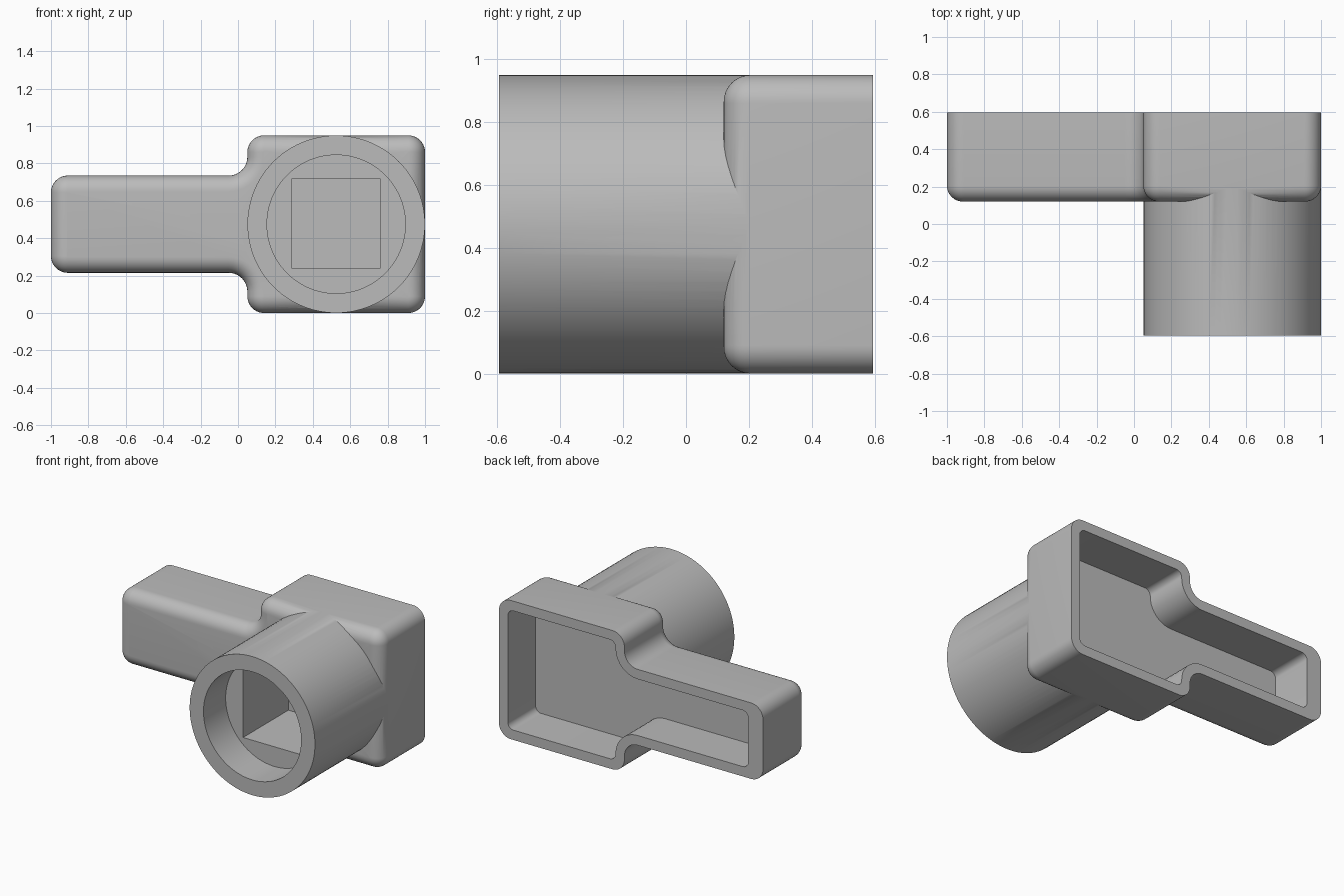
import bpy
import bmesh
from math import sin, cos, pi, radians
from mathutils import Vector, Matrix

cube = bpy.data.objects.get("Cube")
if cube:
    bpy.data.objects.remove(cube, do_unlink=True)

MID_Z = 0.475               # height of the symmetry plane
HUB_X = 0.525               # axis of the round sleeve
FRONT, BACK, SLEEVE_FRONT = 0.12, 0.595, -0.595
EDGE = 0.085                # rounding of the front rim

grey = bpy.data.materials.new("plain grey")
grey.use_nodes = True
grey.diffuse_color = (0.5, 0.5, 0.5, 1)
grey.node_tree.nodes["Principled BSDF"].inputs["Base Color"].default_value = (0.5, 0.5, 0.5, 1)


def make_object(name, bm):
    bmesh.ops.recalc_face_normals(bm, faces=bm.faces)
    mesh = bpy.data.meshes.new(name)
    bm.to_mesh(mesh)
    bm.free()
    mesh.materials.append(grey)
    obj = bpy.data.objects.new(name, mesh)
    bpy.context.collection.objects.link(obj)
    return obj


def outline(inset, end_x=-1.0, convex=0.09, concave=0.1, steps=10):
    """Filleted block-and-arm outline in x and z, moved inward by inset."""
    half = [(1, 0.475), (0.05, 0.475), (0.05, 0.26), (end_x, 0.26)]
    corners = [Vector(c) for c in half + [(x, -z) for x, z in reversed(half)]]
    points = []
    for i, p in enumerate(corners):
        a = (corners[i - 1] - p).normalized()
        b = (corners[(i + 1) % len(corners)] - p).normalized()
        is_convex = b.cross(a) > 0
        r = convex if is_convex else concave
        centre = p + r * (a + b)
        r += -inset if is_convex else inset
        for k in range(steps + 1):
            t = k / steps * pi / 2
            points.append(centre - r * (b * cos(t) + a * sin(t)))
    return points


def housing_mesh():
    """Rounded front rim, side walls, back lip and open pocket in one skin."""
    sections = []
    for k in range(9):
        t = k / 8 * pi / 2
        sections.append((outline(EDGE * (1 - sin(t))), FRONT + EDGE * (1 - cos(t))))
    sections.append((outline(0), BACK))
    pocket = outline(0.067, end_x=-0.955, convex=0.11)
    sections += [(pocket, BACK), (pocket, BACK - 0.3)]
    bm = bmesh.new()
    rings = [[bm.verts.new((p.x, y, p.y + MID_Z)) for p in pts] for pts, y in sections]
    for r1, r2 in zip(rings, rings[1:]):
        for i in range(len(r1)):
            bm.faces.new((r1[i - 1], r1[i], r2[i], r2[i - 1]))
    bm.faces.new(rings[0])
    bm.faces.new(rings[-1])
    return bm


def cylinder(name, radius, y0, y1):
    bm = bmesh.new()
    place = Matrix.Translation((HUB_X, (y0 + y1) / 2, MID_Z)) @ Matrix.Rotation(pi / 2, 4, 'X')
    bmesh.ops.create_cone(bm, cap_ends=True, segments=96, radius1=radius,
                          radius2=radius, depth=y1 - y0, matrix=place)
    return make_object(name, bm)


def box(name, size, y0, y1):
    bm = bmesh.new()
    place = Matrix.Translation((HUB_X, (y0 + y1) / 2, MID_Z + 0.003))
    bmesh.ops.create_cube(bm, size=1, matrix=place @ Matrix.Diagonal((size, y1 - y0, size, 1)))
    return make_object(name, bm)


def combine(target, tool, operation):
    mod = target.modifiers.new(operation.lower(), 'BOOLEAN')
    mod.operation, mod.object, mod.solver = operation, tool, 'EXACT'
    bpy.context.view_layer.objects.active = target
    bpy.ops.object.modifier_apply(modifier=mod.name)
    bpy.data.objects.remove(tool, do_unlink=True)


# Hollow housing with the sleeve merged into its rounded front
housing = make_object("socket_housing", housing_mesh())
combine(housing, cylinder("sleeve", 0.4745, SLEEVE_FRONT, FRONT + EDGE + 0.03), 'UNION')

# Round bore, then the blind square socket behind it
BORE_END = SLEEVE_FRONT + 0.24
combine(housing, cylinder("bore_cutter", 0.37, SLEEVE_FRONT - 0.1, BORE_END), 'DIFFERENCE')
combine(housing, box("square_cutter", 0.476, BORE_END - 0.1, FRONT + 0.015), 'DIFFERENCE')

# Smooth curves, crisp edges
bpy.ops.object.select_all(action='DESELECT')
housing.select_set(True)
bpy.context.view_layer.objects.active = housing
bpy.ops.object.shade_smooth_by_angle(angle=radians(30))
